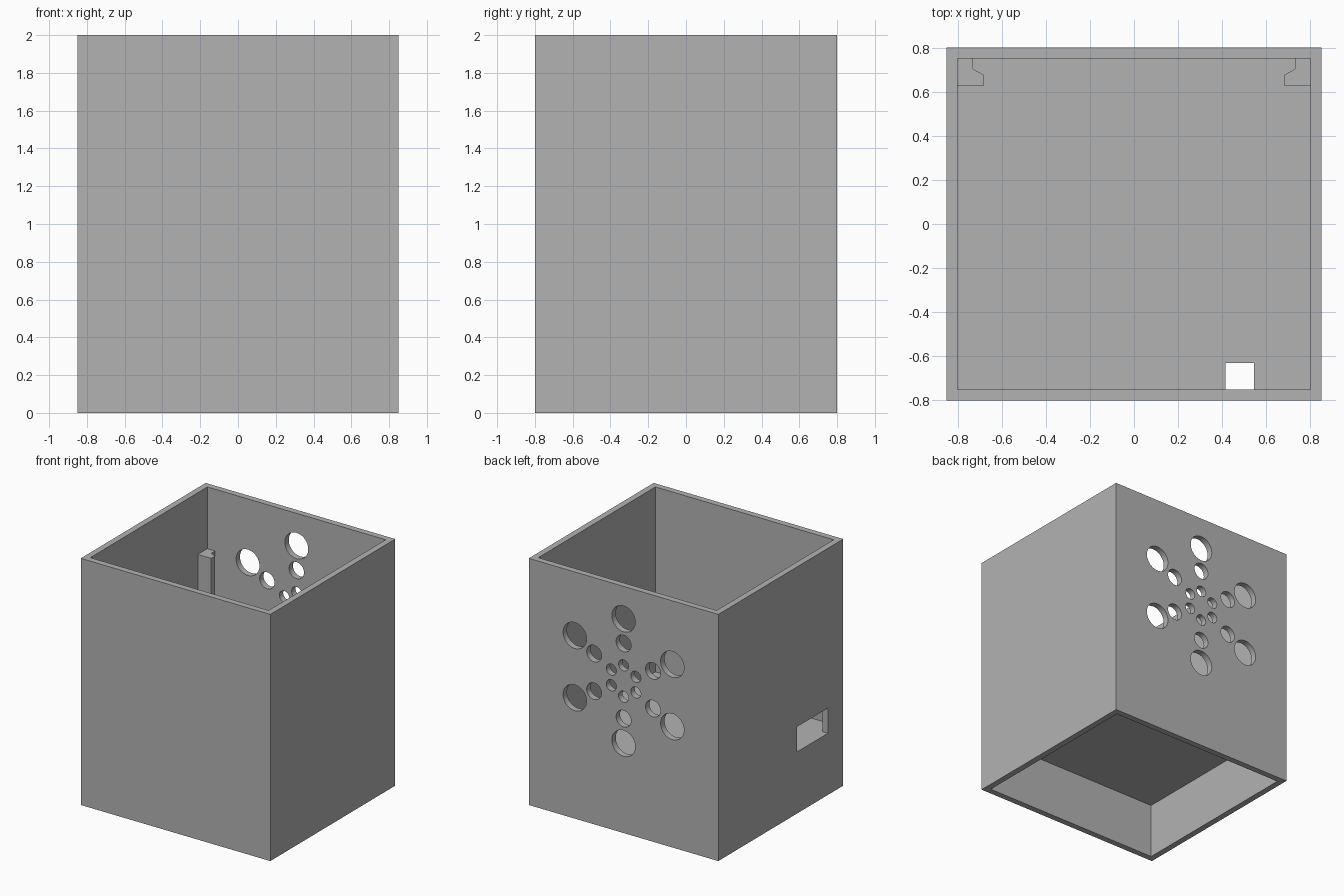
import bpy, bmesh, math

if "Cube" in bpy.data.objects:
    bpy.data.objects.remove(bpy.data.objects["Cube"])

grey = bpy.data.materials.new("plain_grey")
grey.diffuse_color = (0.45, 0.45, 0.45, 1)
grey.use_nodes = True
grey.node_tree.nodes["Principled BSDF"].inputs["Base Color"].default_value = grey.diffuse_color


def finish(name, bm):
    bmesh.ops.recalc_face_normals(bm, faces=bm.faces[:])
    mesh = bpy.data.meshes.new(name)
    bm.to_mesh(mesh)
    bm.free()
    mesh.materials.append(grey)
    ob = bpy.data.objects.new(name, mesh)
    bpy.context.collection.objects.link(ob)
    return ob


def prism(name, points, z0, z1):
    """Extrude a flat xy outline from z0 to z1."""
    bm = bmesh.new()
    face = bm.faces.new([bm.verts.new((x, y, z0)) for x, y in points])
    top = bmesh.ops.extrude_face_region(bm, geom=[face])["geom"]
    verts = [v for v in top if isinstance(v, bmesh.types.BMVert)]
    bmesh.ops.translate(bm, verts=verts, vec=(0, 0, z1 - z0))
    return finish(name, bm)


def box(name, x0, x1, y0, y1, z0, z1):
    return prism(name, [(x0, y0), (x1, y0), (x1, y1), (x0, y1)], z0, z1)


def cylinder_y(name, x, y, z, radius, depth):
    bpy.ops.mesh.primitive_cylinder_add(vertices=48, radius=radius, depth=depth,
                                        location=(x, y, z), rotation=(math.pi / 2, 0, 0))
    ob = bpy.context.object
    ob.name = name
    ob.data.materials.append(grey)
    return ob


def cut(target, cutter):
    bpy.context.view_layer.update()
    mod = target.modifiers.new("cut", 'BOOLEAN')
    mod.operation = 'DIFFERENCE'
    mod.solver = 'EXACT'
    mod.object = cutter
    bpy.context.view_layer.objects.active = target
    bpy.ops.object.modifier_apply(modifier=mod.name)
    bpy.data.objects.remove(cutter)


# Housing: open above and below, with a floor between the two cavities
housing = box("housing", -0.85, 0.85, -0.8, 0.8, 0, 2)
cut(housing, box("upper_cavity", -0.8, 0.8, -0.75, 0.75, 0.5, 2.2))
cut(housing, box("lower_cavity", -0.8, 0.8, -0.75, 0.75, -0.2, 0.45))

# Cable window in the left wall, level with the floor
cut(housing, box("side_window", -0.95, -0.7, -0.605, -0.205, 0.5, 0.703))
# Cable slot through the floor beside the front wall
cut(housing, box("floor_slot", 0.415, 0.545, -0.75, -0.63, 0.35, 0.6))

# Three rings of six vent holes in the back wall
for ring, radius in ((0.505, 0.105), (0.305, 0.067), (0.127, 0.045)):
    for i in range(6):
        a = math.radians(90 + 60 * i)
        cut(housing, cylinder_y("vent_hole", ring * math.cos(a), 0.775,
                                1.232 + ring * math.sin(a), radius, 0.2))

# Notched corner posts holding a board against the back wall
for side, s in (("left", -1), ("right", 1)):
    outline = [(0.8, 0.75), (0.73, 0.75), (0.73, 0.703), (0.68, 0.675),
               (0.68, 0.627), (0.8, 0.627)]
    prism(side + "_post", [(s * x, y) for x, y in outline], 0.5, 1.5)

# Round hole walls shade smooth, everything else keeps hard edges
bpy.ops.object.select_all(action='DESELECT')
housing.select_set(True)
bpy.context.view_layer.objects.active = housing
bpy.ops.object.shade_smooth_by_angle(angle=math.radians(30))
